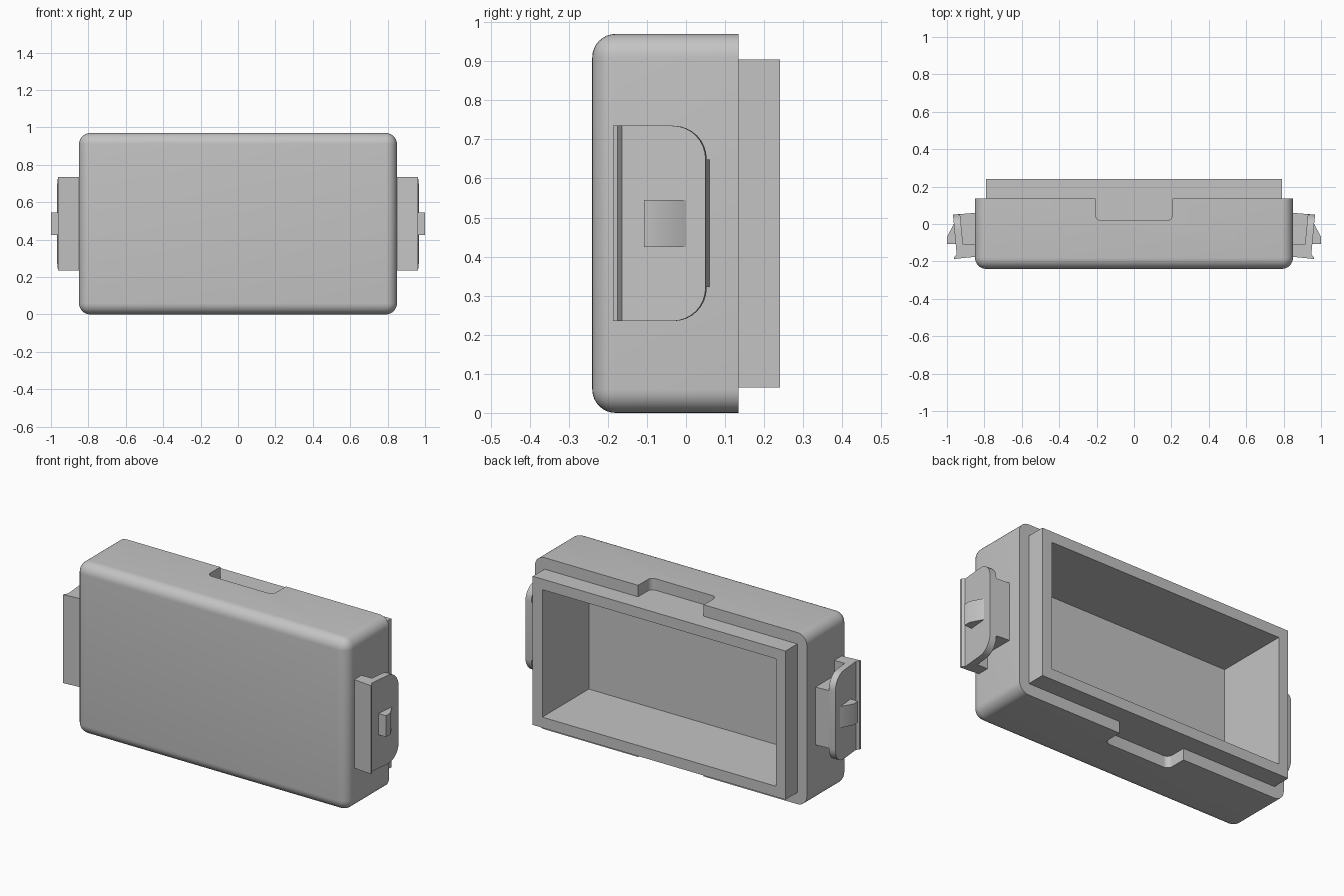
import bpy, bmesh

default = bpy.data.objects.get("Cube")
if default:
    bpy.data.objects.remove(default, do_unlink=True)

GREY = (0.55, 0.55, 0.55, 1)
grey = bpy.data.materials.new("light_grey_plastic")
grey.use_nodes = True
grey.diffuse_color = GREY
grey.node_tree.nodes["Principled BSDF"].inputs["Base Color"].default_value = GREY


def prism(name, profile, z0, z1, mirror=1, radius=0, rule=None, segments=8):
    """Extrude an xy profile from z0 to z1 and round the edges picked by rule."""
    bm = bmesh.new()
    face = bm.faces.new([bm.verts.new((x * mirror, y, z0)) for x, y in profile])
    extruded = bmesh.ops.extrude_face_region(bm, geom=[face])["geom"]
    for v in extruded:
        if isinstance(v, bmesh.types.BMVert):
            v.co.z = z1
    bmesh.ops.recalc_face_normals(bm, faces=bm.faces[:])
    if rule:
        picked = [e for e in bm.edges if rule(e.verts[0].co, e.verts[1].co)]
        bmesh.ops.bevel(bm, geom=picked, offset=radius, segments=segments,
                        profile=0.5, affect='EDGES', clamp_overlap=True)
    mesh = bpy.data.meshes.new(name)
    bm.to_mesh(mesh)
    bm.free()
    mesh.materials.append(grey)
    obj = bpy.data.objects.new(name, mesh)
    bpy.context.collection.objects.link(obj)
    return obj


def box(name, half_x, y0, y1, z0, z1, **rounding):
    outline = [(-half_x, y0), (half_x, y0), (half_x, y1), (-half_x, y1)]
    return prism(name, outline, z0, z1, **rounding)


def activate(obj):
    bpy.ops.object.select_all(action='DESELECT')
    obj.select_set(True)
    bpy.context.view_layer.objects.active = obj


def cut(obj, cutter):
    cutter.hide_render = True
    mod = obj.modifiers.new("cut", 'BOOLEAN')
    mod.operation = 'DIFFERENCE'
    mod.solver = 'EXACT'
    mod.object = cutter
    activate(obj)
    bpy.ops.object.modifier_apply(modifier=mod.name)


HEIGHT, FRONT, RIM, BACK = 0.97, -0.24, 0.135, 0.24
LIP_LOW, LIP_HIGH = 0.065, 0.905

# Main shell: rounded front and corner edges, sharp rear rim
body = box("case_body", 0.85, FRONT, RIM, 0, HEIGHT, radius=0.06,
           rule=lambda a, b: min(a.y, b.y) < 0)
# Stepped lip behind the shell
lip = box("rear_lip", 0.79, RIM, BACK, LIP_LOW, LIP_HIGH)

# Open cavity through lip and shell
cavity = box("cavity_cutter", 0.73, -0.175, 0.4, LIP_LOW + 0.06, LIP_HIGH - 0.06)
cut(body, cavity)
cut(lip, cavity)

# Pry notches in the top and bottom of the rim
notches = [box("notch_cutter", 0.205, 0.018, 0.4, z0, z1, radius=0.03,
               rule=lambda a, b: a.y < 0.1 and b.y < 0.1 and abs(a.z - b.z) > 0.01)
           for z0, z1 in ((LIP_HIGH, 1.1), (-0.1, LIP_LOW))]
for notch in notches:
    cut(body, notch)
for helper in [cavity] + notches:
    bpy.data.objects.remove(helper, do_unlink=True)
parts = [body, lip]

# Side latches: L-shaped flap, supporting web and hook
flap = [(0.845, -0.175), (0.962, -0.187), (0.961, -0.175), (0.948, -0.164),
        (0.968, 0.05), (0.93, 0.053), (0.914, -0.11), (0.845, -0.11)]
web = [(0.845, -0.12), (0.92, -0.12), (0.933, 0.0525), (0.845, 0.06)]
hook = [(0.94, -0.108), (1.0, -0.108), (1.0, -0.068), (0.963, 0), (0.94, 0)]
for side, mirror in (("left", 1), ("right", -1)):
    parts.append(prism(side + "_latch_flap", flap, 0.235, 0.735, mirror, 0.085,
                       lambda a, b: min(a.y, b.y) > 0.04 and abs(a.z - b.z) < 0.01))
    parts.append(prism(side + "_latch_web", web, 0.322, 0.648, mirror))
    parts.append(prism(side + "_latch_hook", hook, 0.425, 0.545, mirror))

for part in parts:
    activate(part)
    bpy.ops.object.shade_smooth_by_angle()
